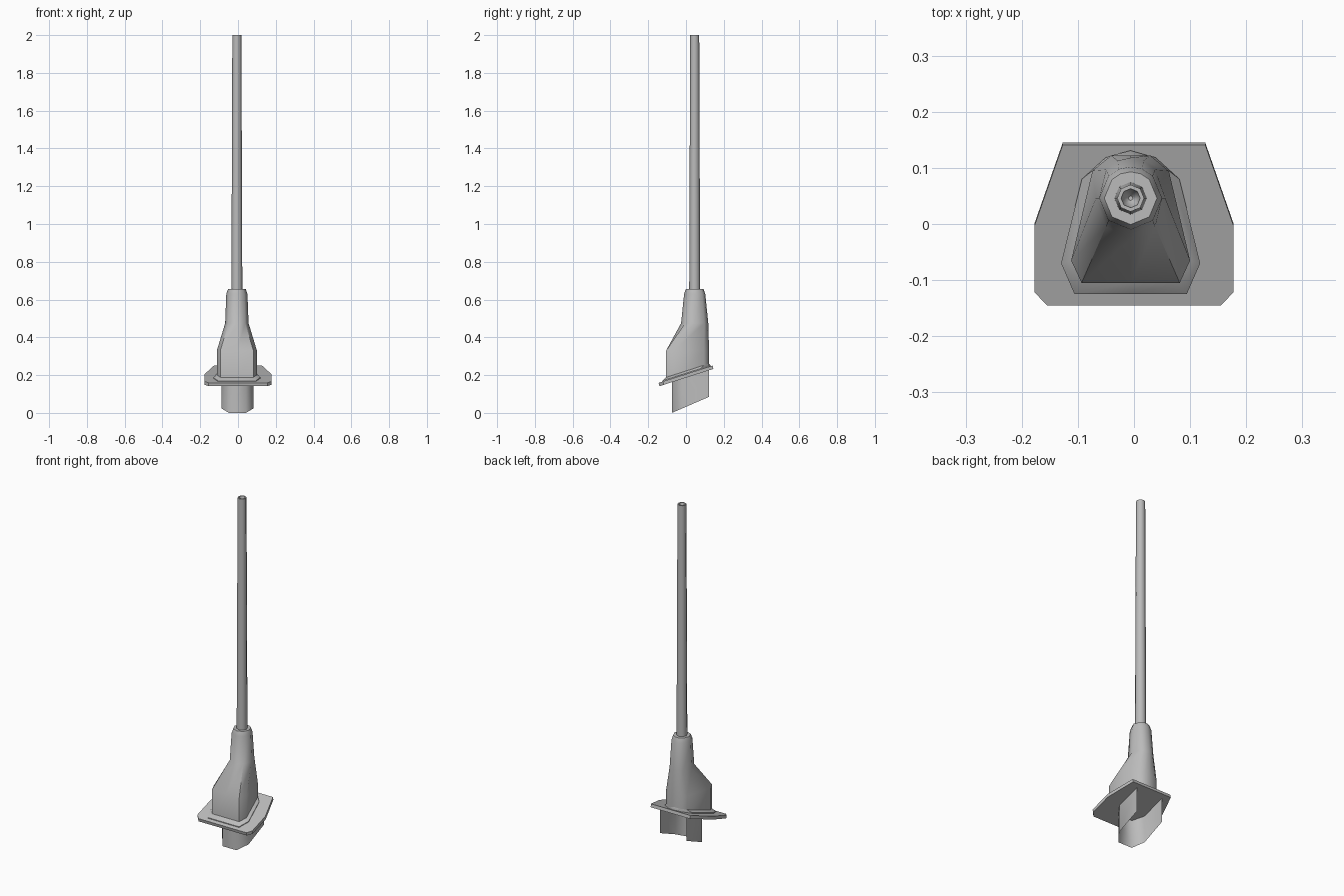
import bpy, bmesh, math

if "Cube" in bpy.data.objects:
    bpy.data.objects.remove(bpy.data.objects["Cube"], do_unlink=True)

grey = bpy.data.materials.new("plain_grey")
grey.use_nodes = True
grey.diffuse_color = (0.5, 0.5, 0.5, 1)
bsdf = grey.node_tree.nodes["Principled BSDF"]
bsdf.inputs["Base Color"].default_value = (0.5, 0.5, 0.5, 1)
bsdf.inputs["Roughness"].default_value = 0.6

SLOPE = 0.32      # tilt of the mounting plate
CX = -0.006       # mast assembly sits slightly off centre
MAST_Y = 0.046


def tilt(height):
    """Height rule that follows the tilted plate."""
    return lambda y: height + SLOPE * y


def ring(half, z, cx=CX, dy=0.0):
    """Mirror a half outline into a closed ring; z is a number or a rule of y."""
    outline = half + [(-x, y) for x, y in reversed(half[1:-1])]
    return [(x + cx, y + dy, z(y) if callable(z) else z) for x, y in outline]


def round_half(r):
    angles = (-90, -45, 0, 45, 68, 90)
    return [(r * math.cos(math.radians(a)) if abs(a) < 90 else 0.0,
             MAST_Y + r * math.sin(math.radians(a))) for a in angles]


def octagon(r, z):
    return [(CX + r * math.cos(i * math.pi / 4),
             MAST_Y + r * math.sin(i * math.pi / 4), z) for i in range(8)]


def loft(name, rings, closed=True, caps=True, angle=40):
    """Skin a stack of rings with quads."""
    bm = bmesh.new()
    rows = [[bm.verts.new(p) for p in r] for r in rings]
    n = len(rows[0])
    for low, high in zip(rows, rows[1:]):
        for i in range(n if closed else n - 1):
            j = (i + 1) % n
            bm.faces.new((low[i], low[j], high[j], high[i]))
    if caps:
        bm.faces.new(rows[0][::-1])
        bm.faces.new(rows[-1])
    if closed:
        bmesh.ops.remove_doubles(bm, verts=bm.verts, dist=0.0001)
        bmesh.ops.recalc_face_normals(bm, faces=bm.faces)
    mesh = bpy.data.meshes.new(name)
    bm.to_mesh(mesh)
    bm.free()
    obj = bpy.data.objects.new(name, mesh)
    bpy.context.collection.objects.link(obj)
    mesh.materials.append(grey)
    bpy.ops.object.select_all(action="DESELECT")
    obj.select_set(True)
    bpy.context.view_layer.objects.active = obj
    bpy.ops.object.shade_smooth_by_angle(angle=math.radians(angle))
    return obj


# Tilted mounting plate
plate = [(0, -0.143), (0.155, -0.143), (0.177, -0.12),
         (0.177, 0), (0.127, 0.143), (0, 0.143)]
loft("mounting_plate", [ring(plate, tilt(0.187), 0, 0.002),
                        ring(plate, tilt(0.205), 0, -0.002)], angle=25)

# Sloped collar around the foot of the housing
foot = [(0, -0.105), (0.0875, -0.105), (0.106, -0.065),
        (0.068, 0.095), (0.035, 0.122), (0, 0.122)]
collar = [(0, -0.125), (0.1, -0.125), (0.124, -0.07),
          (0.087, 0.08), (0.045, 0.118), (0, 0.131)]
loft("collar", [ring(collar, tilt(0.2)), ring(collar, tilt(0.21)),
                ring(foot, tilt(0.222))], angle=30)

# Housing: wedge foot rising into a round neck
shoulder = [(x, y) for x, y in foot]
neck = [(x * 0.86, y) for x, y in round_half(0.072)]
loft("housing", [ring(foot, tilt(0.2)),
                 ring(shoulder, 0.33),
                 ring(neck, 0.475),
                 ring(round_half(0.056), 0.63),
                 ring(round_half(0.047), 0.655)], angle=50)

# Tapered mast with a hollow tip
loft("mast", [octagon(0.029, 0.64), octagon(0.024, 2.0),
              octagon(0.017, 2.0), octagon(0.012, 1.975),
              octagon(0.004, 1.965)], angle=50)

# Thin channel below the plate, open at the back, cut at a slant
channel = [(-0.085, 0.122), (-0.085, -0.02), (-0.045, -0.075),
           (0.045, -0.075), (0.085, -0.02), (0.085, 0.122)]
loft("lower_channel",
     [[(x + CX / 2, y, 0.43 * (y + 0.075)) for x, y in channel],
      [(x + CX / 2, y, 0.19 + SLOPE * y) for x, y in channel]],
     closed=False, caps=False, angle=60)
